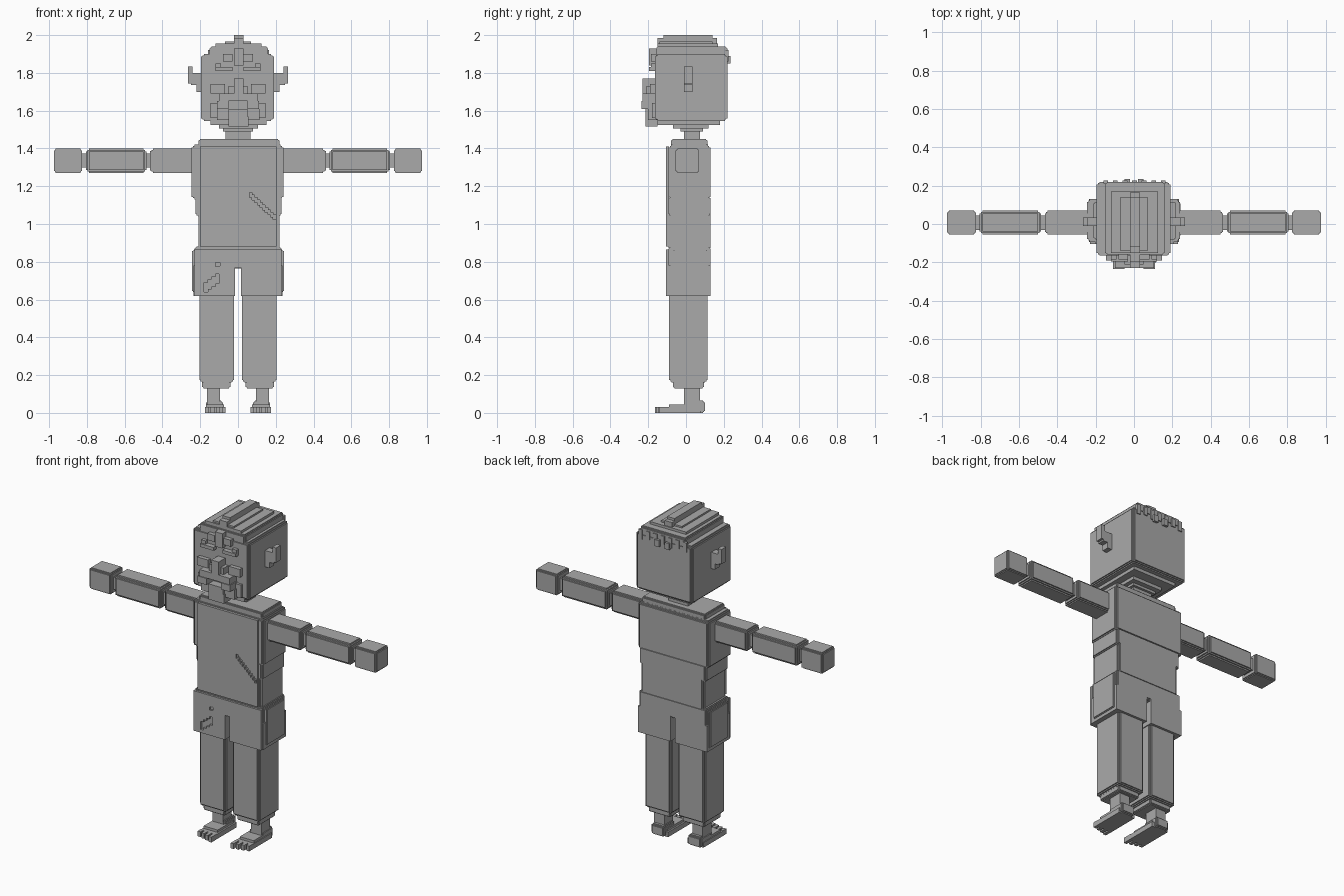
import bpy
import bmesh
from mathutils import Matrix, Vector

cube = bpy.data.objects.get("Cube")
if cube:
    bpy.data.objects.remove(cube, do_unlink=True)

CM = 0.01  # all part sizes below are in hundredths of a unit

grey = bpy.data.materials.new("plain grey")
grey.use_nodes = True
grey.diffuse_color = (0.4, 0.4, 0.4, 1)
shader = next(n for n in grey.node_tree.nodes if n.type == "BSDF_PRINCIPLED")
shader.inputs["Base Color"].default_value = grey.diffuse_color
shader.inputs["Roughness"].default_value = 0.8


def add_box(bm, x, y, z):
    low, high = (Vector(corner) * CM for corner in zip(x, y, z))
    matrix = Matrix.Translation((low + high) / 2) @ Matrix.Diagonal((high - low).to_4d())
    matrix[3][3] = 1
    bmesh.ops.create_cube(bm, size=1, matrix=matrix)


def finish(name, bm):
    mesh = bpy.data.meshes.new(name)
    bm.to_mesh(mesh)
    bm.free()
    mesh.materials.append(grey)
    obj = bpy.data.objects.new(name, mesh)
    bpy.context.scene.collection.objects.link(obj)
    return obj


def shrink(span, amount):
    return (span[0] + amount, span[1] - amount)


def block(name, x, y, z, step=0):
    """Box whose edges are notched like stacked cubes."""
    bm = bmesh.new()
    if step:
        for axis in range(3):
            spans = [s if i == axis else shrink(s, step) for i, s in enumerate((x, y, z))]
            add_box(bm, *spans)
        # half-width stairs soften each notch
        add_box(bm, *(shrink(s, step / 2) for s in (x, y, z)))
    else:
        add_box(bm, x, y, z)
    return finish(name, bm)


def pair(name, x, y, z, step=0):
    block("left_" + name, x, y, z, step)
    block("right_" + name, (-x[1], -x[0]), y, z, step)


def scratched_panel(name, x, y, z, scratch_x, scratch_z, width, count):
    """Thin front panel with a stair-stepped diagonal groove left open."""
    bm = bmesh.new()
    add_box(bm, (x[0], scratch_x[0]), y, z)
    add_box(bm, (scratch_x[1], x[1]), y, z)
    column = (scratch_x[1] - scratch_x[0]) / count
    slope = (scratch_z[1] - scratch_z[0]) / count
    for i in range(count):
        left = scratch_x[0] + i * column
        bottom = scratch_z[0] + i * slope
        add_box(bm, (left, left + column), y, (z[0], bottom))
        add_box(bm, (left, left + column), y, (bottom + width, z[1]))
    return finish(name, bm)


# Head and stepped crown
block("head", x=(-19.5, 19), y=(-16.5, 22), z=(154.5, 190), step=1.4)
block("crown_lower", x=(-15, 16), y=(-16, 22), z=(188, 194), step=1)
block("crown_upper", x=(-12, 12.5), y=(-15, 17), z=(192, 195.5))
block("crest_base", x=(-7, 7), y=(-14, 14), z=(195, 196.5))
block("crest", x=(-2, 3), y=(-15, 16.5), z=(194, 198.5))
block("crest_top", x=(-2, 3), y=(-12, 14), z=(198, 200))
block("forelock", x=(-2, 3), y=(-19.5, -15), z=(184, 193))
pair("fringe", x=(3, 8), y=(-18.5, -16), z=(186, 190))
pair("nape_lock", x=(2, 5), y=(21, 23.5), z=(185, 189))
for i in range(-3, 4):
    block("back_hair_tuft", x=(i * 5 - 1, i * 5 + 1.5), y=(21, 22.6), z=(187 - i % 2, 192))

# Jaw and neck
block("jaw", x=(-14.5, 15), y=(-15, 18), z=(152.5, 155))
block("chin_underside", x=(-10, 10.5), y=(-7, 12), z=(150.5, 153))
block("neck_collar", x=(-8, 8), y=(-3, 9), z=(149, 151))
block("neck", x=(-6.5, 6.5), y=(-1, 7.5), z=(143, 150))

# Ears
pair("ear_base", x=(18, 25), y=(-1, 3.5), z=(173.5, 180))
pair("ear_tip", x=(24, 26.5), y=(-1, 3.5), z=(174.5, 183.5))
pair("ear_lobe", x=(18, 22), y=(-1, 3.5), z=(170, 174))

# Face relief: brows, eyes, nose, whiskers
pair("brow", x=(3, 12), y=(-19.5, -16), z=(181, 183))
pair("brow_end", x=(9, 12), y=(-18.5, -16), z=(183, 185))
pair("eye", x=(7, 14.5), y=(-19, -16), z=(169, 174))
block("nose", x=(-2, 3), y=(-23, -16), z=(169, 177))
pair("nostril", x=(2, 5), y=(-21, -16), z=(169, 173))
block("moustache", x=(-10, 10.5), y=(-23, -16), z=(165, 169))
pair("moustache_end", x=(5, 11), y=(-23.5, -16), z=(161, 165))
block("beard", x=(-11, 11.5), y=(-20, -15), z=(155, 161))
block("lower_lip", x=(-5, 5), y=(-21.5, -16), z=(157, 161))
block("beard_tip", x=(-5, 5.5), y=(-21.5, -15), z=(151.5, 157))
pair("jaw_whisker", x=(10, 14.5), y=(-18, -15), z=(156, 164))

# Torso
block("shoulders", x=(-21, 22), y=(-8, 11.5), z=(140, 145), step=0.8)
block("chest", x=(-24.5, 24), y=(-9.3, 13), z=(113, 142), step=1.4)
block("ribs", x=(-22.5, 23), y=(-9.3, 13), z=(104, 115), step=1.2)
block("waist", x=(-21, 22), y=(-9.3, 13), z=(86, 112), step=1.4)
scratched_panel("chest_panel", x=(-20, 20.5), y=(-10.5, -9), z=(88, 141),
                scratch_x=(6, 20), scratch_z=(114, 101), width=2.6, count=10)

# Shorts with side pockets
block("hips", x=(-23, 23), y=(-9.3, 13), z=(76.5, 88), step=1)
pair("shorts_leg", x=(1.5, 23.5), y=(-9.3, 13), z=(62, 78))
pair("side_pocket", x=(22, 24.3), y=(-7, 11.5), z=(63.5, 86.5), step=0.9)
scratched_panel("shorts_front_upper", x=(-23, 23), y=(-10.5, -9), z=(77, 86.5),
                scratch_x=(-12, -9.5), scratch_z=(77.5, 78), width=2, count=2)
scratched_panel("right_shorts_front", x=(-23, -1.5), y=(-10.5, -9), z=(62, 77),
                scratch_x=(-18, -10), scratch_z=(64, 70), width=5, count=4)
block("left_shorts_front", x=(1.5, 23), y=(-10.5, -9), z=(62, 77))

# Arms held straight out, with narrow joints between segments
ARM_Y, ARM_Z = (-5.5, 7), (127, 140)
JOINT_Y, JOINT_Z = shrink(ARM_Y, 2.5), shrink(ARM_Z, 2.8)
pair("upper_arm", x=(22, 46.5), y=ARM_Y, z=ARM_Z, step=1.4)
pair("elbow", x=(45, 50), y=JOINT_Y, z=JOINT_Z)
pair("forearm", x=(48.5, 80.5), y=ARM_Y, z=ARM_Z, step=1.6)
pair("wrist", x=(79, 84), y=JOINT_Y, z=JOINT_Z)
pair("hand", x=(82.5, 97.5), y=ARM_Y, z=ARM_Z, step=1)

# Trouser legs
pair("leg", x=(2, 20.5), y=(-9, 11.5), z=(16, 64), step=1.4)
pair("leg_cuff", x=(4, 19), y=(-7, 9.5), z=(13, 18), step=0.8)

# Bare feet with separate toes
pair("ankle", x=(9.5, 16.5), y=(-1, 7.5), z=(4, 14))
pair("heel", x=(8, 17), y=(-1, 10), z=(0, 6.5), step=1)
pair("instep", x=(7.5, 17), y=(-9, 7), z=(1.5, 4.5))
pair("foot_sole", x=(6.5, 17.5), y=(-12, 8), z=(0, 3))
for i in range(4):
    inner = 6.5 + i * 3
    pair("toe", x=(inner, inner + 2), y=(-16.5 + i * 0.8, -11), z=(0, 3.2))
